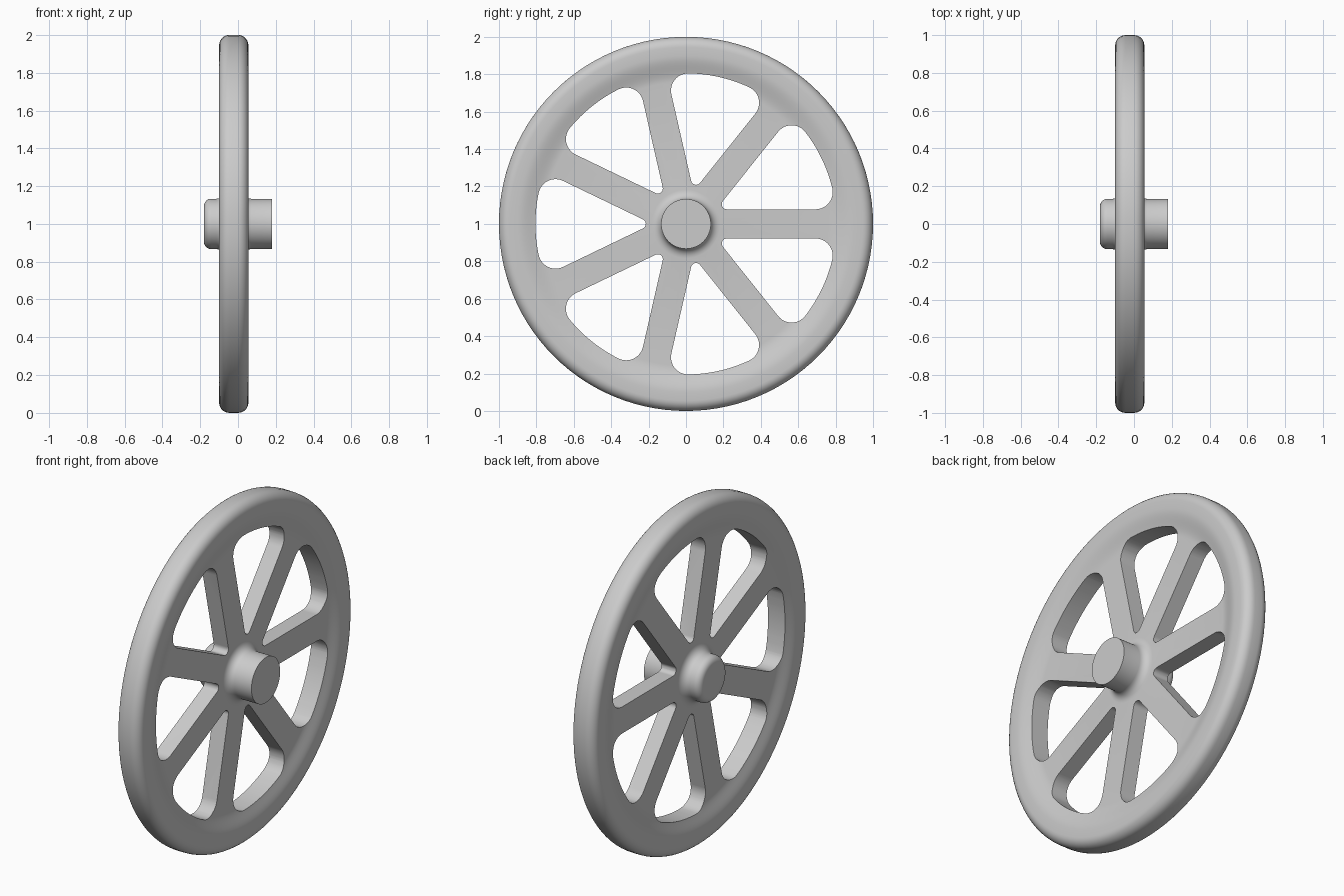
import bpy
import bmesh
from math import sin, cos, asin, pi, radians

SPOKES = 7
SEGMENTS = 112
HALF_SPOKE = 0.078
OPENING_R = 0.805

cube = bpy.data.objects.get("Cube")
if cube:
    bpy.data.objects.remove(cube, do_unlink=True)

grey = bpy.data.materials.new("plain_grey")
grey.use_nodes = True
colour = (0.6, 0.6, 0.6, 1)
grey.diffuse_color = colour
grey.node_tree.nodes["Principled BSDF"].inputs["Base Color"].default_value = colour


def arc(cx, cy, radius, start, end, steps, radius_y=None):
    """Points along an arc, or along an ellipse when radius_y is given."""
    ry = radius if radius_y is None else radius_y
    angles = [start + (end - start) * i / steps for i in range(steps + 1)]
    return [(cx + radius * cos(a), cy + ry * sin(a)) for a in angles]


def new_object(name, bm):
    bmesh.ops.recalc_face_normals(bm, faces=bm.faces)
    mesh = bpy.data.meshes.new(name)
    bm.to_mesh(mesh)
    bm.free()
    mesh.materials.append(grey)
    obj = bpy.data.objects.new(name, mesh)
    bpy.context.collection.objects.link(obj)
    return obj


def blend(r0, x0, r1, x1, steps=10):
    """Soft S-shaped slope between the rim and the web."""
    pts = []
    for i in range(steps + 1):
        t = i / steps
        s = t * t * (3 - 2 * t)
        pts.append((r0 + (r1 - r0) * t, x0 + (x1 - x0) * s))
    return pts


# Wheel section as (radius, x), from the sharp hub end round to the rounded one
profile = [(0.133, 0.18)]
profile += arc(0.183, 0.07, 0.05, pi, 1.5 * pi, 6, 0.045)
profile += blend(0.76, 0.025, 0.9, 0.055)
profile += arc(0.945, 0.0, 0.055, pi / 2, 0, 7)
profile += arc(0.945, -0.045, 0.055, 0, -pi / 2, 7)
profile += blend(0.9, -0.1, 0.76, -0.07)
profile += arc(0.183, -0.115, 0.05, pi / 2, pi, 6, 0.045)
profile += arc(0.095, -0.142, 0.038, 0, -pi / 2, 6)

# Solid wheel: spin the section about the axle
bm = bmesh.new()
rings = []
for r, x in profile:
    rings.append([bm.verts.new((x, r * cos(2 * pi * k / SEGMENTS), 1 + r * sin(2 * pi * k / SEGMENTS)))
                  for k in range(SEGMENTS)])
for a, b in zip(rings, rings[1:]):
    for k in range(SEGMENTS):
        n = (k + 1) % SEGMENTS
        bm.faces.new((a[k], a[n], b[n], b[k]))
bm.faces.new(rings[0])
bm.faces.new(rings[-1])
wheel = new_object("spoked_wheel", bm)

# Outline of one opening between two spokes
h = pi / SPOKES
tip_r, corner_r = 0.027, 0.092
tip = (HALF_SPOKE + tip_r) / sin(h)
corner = OPENING_R - corner_r
phi = h - asin((HALF_SPOKE + corner_r) / corner)
cu, cv = corner * cos(phi), corner * sin(phi)
outline = arc(tip, 0, tip_r, pi / 2 + h, 1.5 * pi - h, 8)
outline += arc(cu, -cv, corner_r, -pi / 2 - h, -phi, 12)
outline += arc(0, 0, OPENING_R, -phi, phi, 12)[1:-1]
outline += arc(cu, cv, corner_r, phi, pi / 2 + h, 12)

# Cutter: the opening repeated around the axle
bm = bmesh.new()
for k in range(SPOKES):
    c, s = cos((2 * k + 1) * h), sin((2 * k + 1) * h)
    ends = [[bm.verts.new((x, u * c - v * s, 1 + u * s + v * c)) for u, v in outline]
            for x in (-0.3, 0.3)]
    for end in ends:
        bm.faces.new(end)
    count = len(outline)
    for i in range(count):
        j = (i + 1) % count
        bm.faces.new((ends[0][i], ends[0][j], ends[1][j], ends[1][i]))
cutter = new_object("opening_cutter", bm)
cutter.hide_render = True

# Cut the openings, then shade
cut = wheel.modifiers.new("openings", "BOOLEAN")
cut.operation = "DIFFERENCE"
cut.solver = "EXACT"
cut.object = cutter
bpy.ops.object.select_all(action="DESELECT")
wheel.select_set(True)
bpy.context.view_layer.objects.active = wheel
bpy.ops.object.modifier_apply(modifier=cut.name)
bpy.data.objects.remove(cutter, do_unlink=True)
bpy.ops.object.shade_smooth_by_angle(angle=radians(35))
